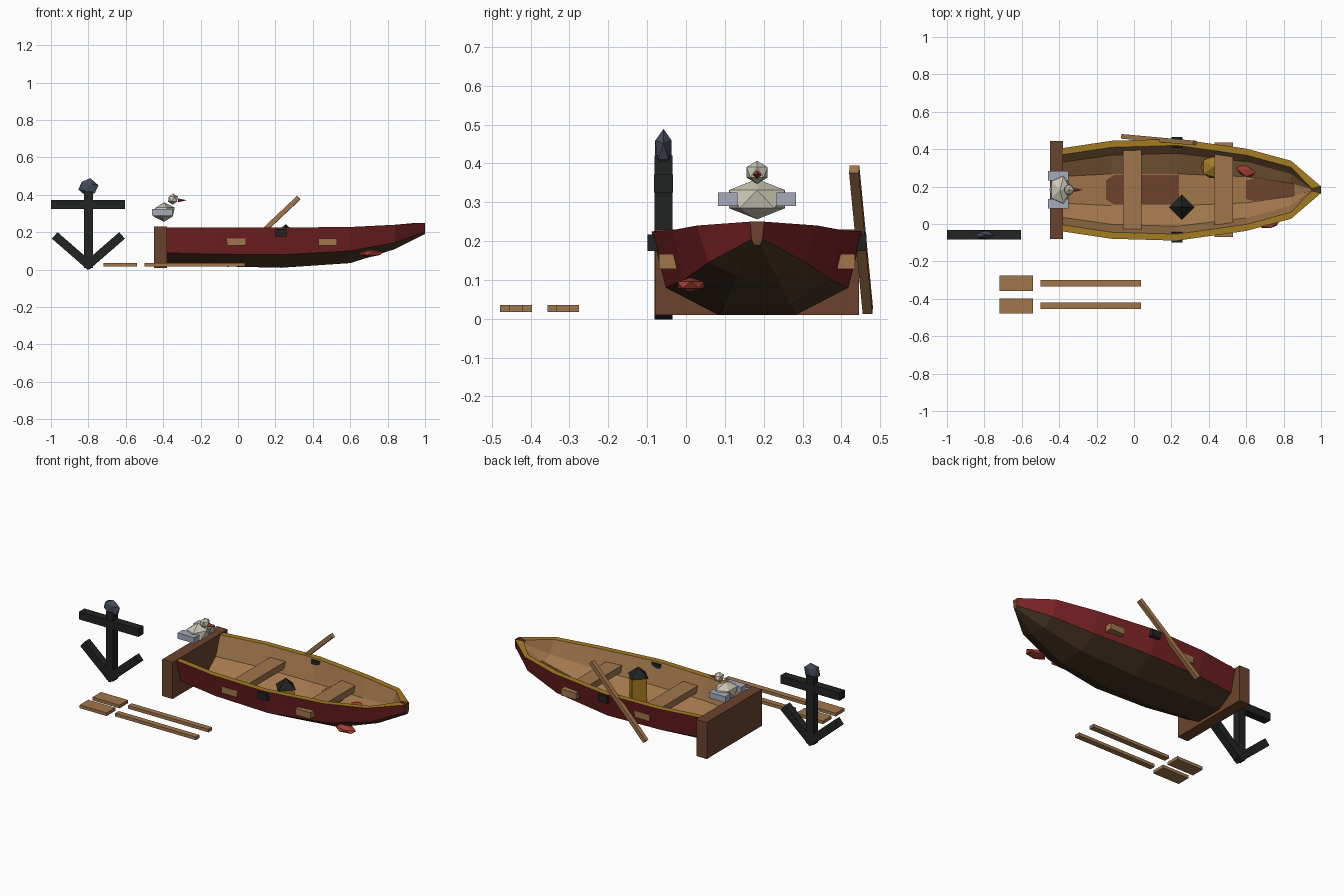
import bpy, bmesh
from math import radians
from mathutils import Vector, Matrix

cube = bpy.data.objects.get("Cube")
if cube:
    bpy.data.objects.remove(cube)


def material(name, r, g, b):
    m = bpy.data.materials.new(name)
    m.use_nodes = True
    m.diffuse_color = (r, g, b, 1)
    m.node_tree.nodes["Principled BSDF"].inputs["Base Color"].default_value = (r, g, b, 1)
    return m


RED = material("hull red", .19, .016, .018)
DARK = material("dark bottom wood", .065, .036, .018)
BROWN = material("brown wood", .15, .055, .026)
TAN = material("tan wood", .35, .18, .07)
GOLD = material("golden trim", .37, .2, .016)
BLACK = material("black iron", .015, .016, .016)
SLATE = material("slate metal", .06, .07, .1)
CREAM = material("cream feathers", .6, .57, .46)
GREY = material("grey feathers", .38, .41, .49)
CORAL = material("coral red", .4, .05, .035)
MID = .183  # boat centre line


def finish(name, bm, mats):
    bmesh.ops.recalc_face_normals(bm, faces=bm.faces)
    mesh = bpy.data.meshes.new(name)
    bm.to_mesh(mesh)
    bm.free()
    for m in mats:
        mesh.materials.append(m)
    obj = bpy.data.objects.new(name, mesh)
    bpy.context.collection.objects.link(obj)
    return obj


def box(name, mat, x, y, z):
    bm = bmesh.new()
    bmesh.ops.create_cube(bm, size=1)
    for v in bm.verts:
        v.co = [lo + (c + .5) * (hi - lo) for c, (lo, hi) in zip(v.co, (x, y, z))]
    return finish(name, bm, [mat])


def beam(name, mat, a, b, wide, deep):
    a, b = Vector(a), Vector(b)
    bm = bmesh.new()
    bmesh.ops.create_cube(bm, size=1)
    bmesh.ops.scale(bm, vec=(wide, deep, (b - a).length), verts=bm.verts)
    turn = (b - a).to_track_quat('Z', 'Y').to_matrix().to_4x4()
    bm.transform(Matrix.Translation((a + b) / 2) @ turn)
    return finish(name, bm, [mat])


def blob(name, mat, centre, size, turn=(0, 0, 0), detail=1):
    bm = bmesh.new()
    bmesh.ops.create_icosphere(bm, subdivisions=detail, radius=1)
    bmesh.ops.scale(bm, vec=size, verts=bm.verts)
    for angle, axis in zip(turn, 'XYZ'):
        bm.transform(Matrix.Rotation(radians(angle), 4, axis))
    bm.transform(Matrix.Translation(centre))
    return finish(name, bm, [mat])


def cone(name, mat, centre, sides, r1, r2, height, tilt=0):
    bm = bmesh.new()
    bmesh.ops.create_cone(bm, cap_ends=True, segments=sides, radius1=r1, radius2=r2, depth=height)
    bm.transform(Matrix.Translation(centre) @ Matrix.Rotation(radians(tilt), 4, 'Y'))
    return finish(name, bm, [mat])


# Hull: x, then half width and height of sheer, chine and bottom
stations = [
    (-.40, .22, .225, .185, .09, .085, .03),
    (-.12, .262, .225, .225, .083, .1, .018),
    (.23, .272, .225, .235, .08, .1, .01),
    (.60, .22, .228, .19, .1, .085, .035),
    (.84, .155, .24, .125, .145, .05, .11),
    (1.0, .018, .25, .014, .205, .008, .19),
]
bm = bmesh.new()
rings = []
for x, sw, sz, cw, cz, bw, bz in stations:
    outer = [(sw, sz), (cw, cz), (bw, bz)]
    inner = [(max(sw - .035, .006), sz), (max(cw - .04, .004), cz + .02), (max(bw - .015, .002), bz + .02)]
    xi = min(x, .95)
    loop = [(x, -w, z) for w, z in outer] + [(x, w, z) for w, z in reversed(outer)]
    loop += [(xi, w, z) for w, z in inner] + [(xi, -w, z) for w, z in reversed(inner)]
    rings.append([bm.verts.new((px, MID + py, pz)) for px, py, pz in loop])
strip_colours = [0, 1, 1, 1, 0, 2, 3, 3, 3, 3, 3, 2]
for a, b in zip(rings, rings[1:]):
    for i, colour in enumerate(strip_colours):
        j = (i + 1) % 12
        bm.faces.new((a[i], a[j], b[j], b[i])).material_index = colour
bow = rings[-1]
bm.faces.new(bow[:6]).material_index = 4
bm.faces.new(bow[6:]).material_index = 3
stern = rings[0]
for i in range(5):
    bm.faces.new((stern[i], stern[i + 1], stern[10 - i], stern[11 - i])).material_index = 3
finish("hull", bm, [RED, DARK, GOLD, TAN, BROWN])


# Worn patches lying on the inside floor
def floor_height(x):
    for a, b in zip(stations, stations[1:]):
        if a[0] <= x <= b[0]:
            return a[6] + (b[6] - a[6]) * (x - a[0]) / (b[0] - a[0]) + .024


def floor_patch(name, outline):
    bm = bmesh.new()
    rows = [[bm.verts.new((x, MID + s * w, floor_height(x))) for s in (-1, 1)] for x, w in outline]
    for a, b in zip(rows, rows[1:]):
        bm.faces.new((a[0], b[0], b[1], a[1]))
    finish(name, bm, [BROWN])


floor_patch("middle_floor_patch", [(-.15, .05), (-.11, .078), (.23, .08), (.24, .078)])
floor_patch("bow_floor_patch", [(.60, .05), (.64, .06), (.84, .036), (.86, .028)])

# Transom, benches and oarlocks
box("transom", BROWN, (-.45, -.38), (-.08, .445), (.01, .23))
box("rear_bench", TAN, (-.06, .04), (MID - .252, MID + .252), (.128, .167))
box("front_bench", TAN, (.43, .53), (MID - .252, MID + .252), (.128, .167))
for side, s in (("right", -1), ("left", 1)):
    box(side + "_oarlock", BLACK, (.2, .26), sorted((MID + s * .225, MID + s * .282)), (.175, .217))

# Lantern and a small golden buoy on the floor
cone("lantern_body", GOLD, (.255, .09, .115), 4, .058, .058, .15)
cone("lantern_roof", BLACK, (.255, .09, .215), 4, .068, 0, .055)
blob("golden_buoy", GOLD, (.425, .305, .105), (.075, .07, .05))

# Fish
blob("right_fish", CORAL, (.71, .012, .087), (.072, .04, .019))
blob("left_fish", CORAL, (.6, .295, .087), (.06, .045, .018), (0, 0, -25))

# Seabird perched over the transom
blob("bird_body", CREAM, (-.395, MID, .308), (.064, .085, .052))
blob("bird_head", CREAM, (-.348, MID, .377), (.03, .032, .03))
cone("bird_beak", CORAL, (-.298, MID, .371), 4, .011, 0, .048, 90)
for side, s in (("right", -1), ("left", 1)):
    box(side + "_wing", GREY, (-.46, -.35), sorted((MID + s * .05, MID + s * .1)), (.29, .325))

# Anchor
AX, AY = -.8, -.058
box("anchor_shank", BLACK, (AX - .024, AX + .024), (AY - .023, AY + .023), (.01, .42))
box("anchor_stock", BLACK, (-1, -.605), (AY - .025, AY + .025), (.325, .372))
for side, s in (("right", -1), ("left", 1)):
    beam(side + "_fluke", BLACK, (AX - s * .012, AY, .016), (AX + s * .18, AY, .183), .046, .046)
blob("anchor_head", SLATE, (AX, AY, .44), (.056, .025, .05), (0, 12, 0))

# Oar pieces on the ground and one oar leaning on the boat
for name, y in (("near", -.438), ("far", -.316)):
    box(name + "_oar_shaft", TAN, (-.5, .037), (y - .017, y + .017), (.017, .036))
    box(name + "_oar_blade", TAN, (-.72, -.54), (y - .041, y + .041), (.017, .036))
beam("leaning_oar", TAN, (-.06, .468, .022), (.325, .433, .385), .025, .025)
